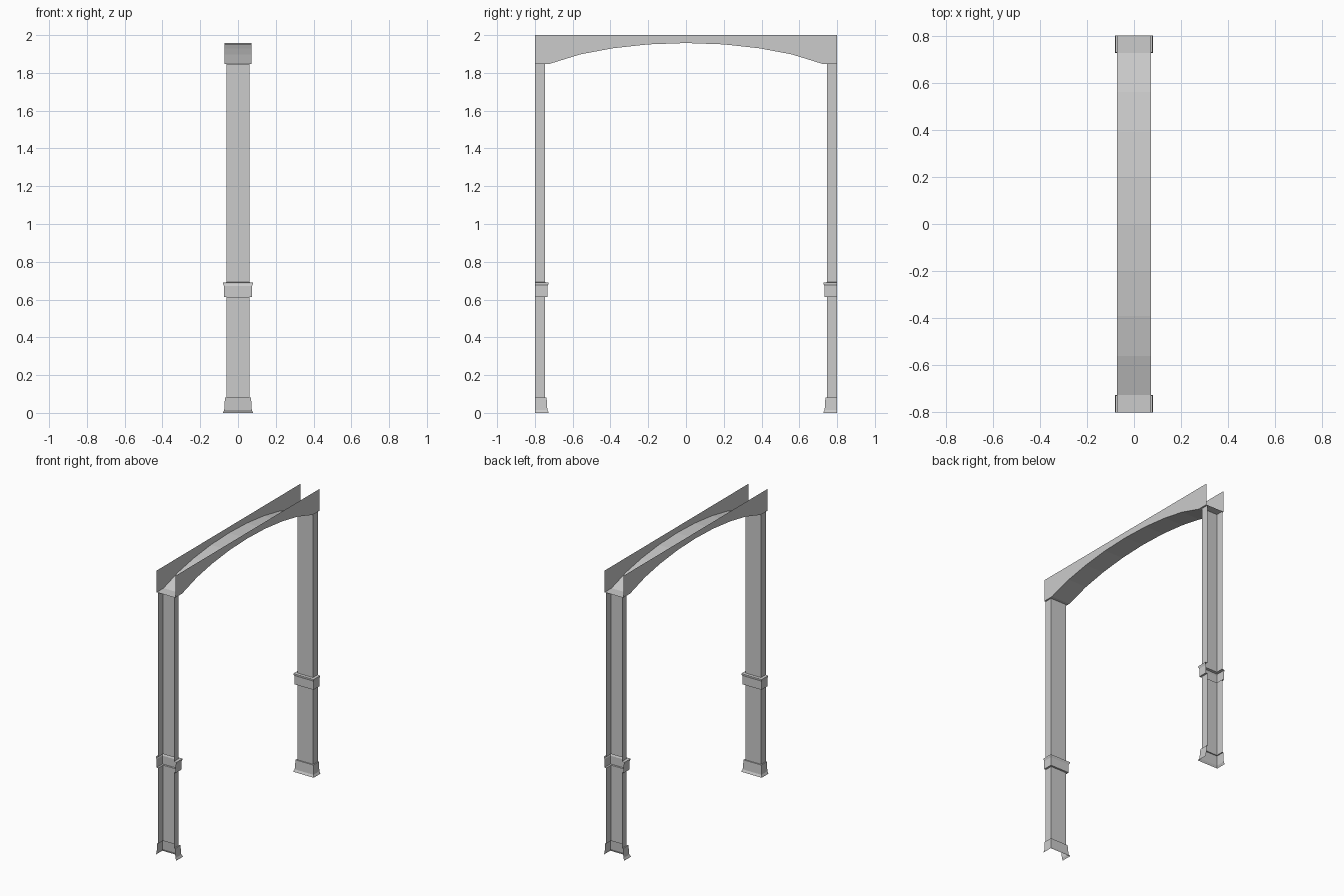
import bpy
from math import pi

if "Cube" in bpy.data.objects:
    bpy.data.objects.remove(bpy.data.objects["Cube"])

OUTER = 0.8      # open outer edge of the frame
HALF_W = 0.061   # pilaster half width
INNER = 0.746    # pilaster inner face
BEAM_W = 0.072   # beam half width


def strip_mesh(name, rows, rot=0.0):
    """Skin a grid of point rows as an open sheet."""
    n = len(rows[0])
    verts = [p for row in rows for p in row]
    faces = [(r * n + c, r * n + c + 1, (r + 1) * n + c + 1, (r + 1) * n + c)
             for r in range(len(rows) - 1) for c in range(n - 1)]
    me = bpy.data.meshes.new(name)
    me.from_pydata(verts, [], faces)
    ob = bpy.data.objects.new(name, me)
    bpy.context.collection.objects.link(ob)
    ob.rotation_euler.z = rot
    return ob


# Pilaster moulding profile (offset outward, height): base, shaft, rail band, shaft
profile = [(0.019, 0), (0.018, 0.004), (0.012, 0.016), (0.008, 0.082), (0, 0.082),
           (0, 0.614), (0.013, 0.614), (0.013, 0.672), (0.018, 0.683),
           (0.018, 0.690), (0, 0.692), (0, 1.847)]


def u_section(d, z):
    """Three-sided section, open toward the outside (-y)."""
    w, y = HALF_W + d, -(INNER - d)
    return [(w, -OUTER, z), (w, y, z), (-w, y, z), (-w, -OUTER, z)]


rows = [u_section(d, z) for d, z in profile]
strip_mesh("front_pilaster", rows)
strip_mesh("back_pilaster", rows, pi)

# Arched beam: two side panels and a curved soffit, open on top and at the ends
half = [(OUTER, 1.847), (0.725, 1.847), (0.56, 1.898), (0.39, 1.930), (0.2, 1.951)]
arch = [(-y, z) for y, z in half] + [(0, 1.958)] + [(y, z) for y, z in reversed(half)]
rows = [[(-BEAM_W, y, 2.0), (-BEAM_W, y, z), (BEAM_W, y, z), (BEAM_W, y, 2.0)]
        for y, z in arch]
strip_mesh("arched_beam", [r[::-1] for r in rows])
